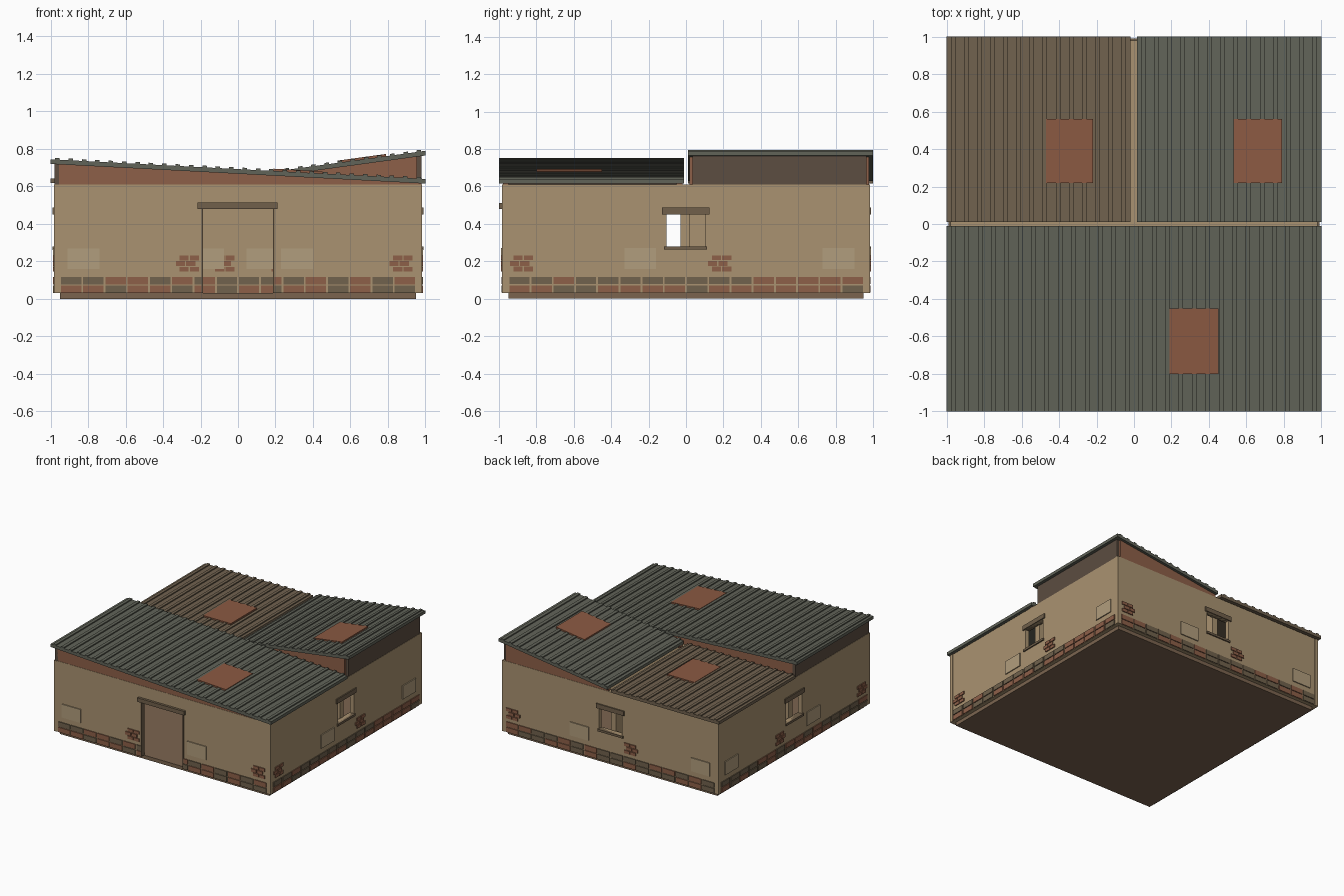
import bpy, bmesh, random

if "Cube" in bpy.data.objects:
    bpy.data.objects.remove(bpy.data.objects["Cube"])
random.seed(4)

def mat(name, r, g, b):
    m = bpy.data.materials.new(name)
    m.diffuse_color = tuple((c / 255) ** 2.2 for c in (r, g, b)) + (1,)
    m.use_nodes = True
    m.node_tree.nodes["Principled BSDF"].inputs["Base Color"].default_value = m.diffuse_color
    return m

PLASTER = mat("plaster", 168, 145, 112)
PALE = mat("pale_plaster", 176, 156, 124)
BRICK = mat("brick", 140, 96, 74)
STONE = mat("stone", 112, 98, 78)
TIMBER = mat("timber", 112, 96, 76)
DARK = mat("dark_boards", 92, 78, 67)
METAL = mat("roof_metal", 97, 99, 89)
BROWN = mat("roof_brown", 112, 98, 80)
RUST = mat("rust", 138, 90, 68)
FLOOR = mat("floor", 122, 100, 80)

def add_prism(bm, prof, y0, y1):
    """Extrude an xz profile from y0 to y1."""
    a = [bm.verts.new((x, y0, z)) for x, z in prof]
    b = [bm.verts.new((x, y1, z)) for x, z in prof]
    n = len(prof)
    bm.faces.new(a)
    bm.faces.new(b[::-1])
    for i in range(n):
        j = (i + 1) % n
        bm.faces.new((a[j], a[i], b[i], b[j]))

def add_box(bm, x0, x1, y0, y1, z0, z1):
    add_prism(bm, [(x0, z0), (x1, z0), (x1, z1), (x0, z1)], y0, y1)

def finish(name, bm, m):
    bmesh.ops.recalc_face_normals(bm, faces=bm.faces)
    me = bpy.data.meshes.new(name)
    bm.to_mesh(me)
    bm.free()
    me.materials.append(m)
    ob = bpy.data.objects.new(name, me)
    bpy.context.collection.objects.link(ob)

def boxes(name, m, *items):
    bm = bmesh.new()
    for it in items:
        add_box(bm, *it)
    finish(name, bm, m)

def on_side(side, u0, u1, d0, d1, z0, z1):
    """Box along a wall: u runs along the wall, d is distance from the centre."""
    if side in ("front", "left"):
        d0, d1 = -d1, -d0
    if side in ("front", "back"):
        return (u0, u1, d0, d1, z0, z1)
    return (d0, d1, u0, u1, z0, z1)

def decorate(name, side, face, half, patches, clusters, skip=None):
    # two-row masonry course at the foot of the wall
    course = {0: [], 1: []}
    n = round(half * 2 / 0.119)
    step = half * 2 / n
    for i in range(n):
        u = -half + i * step
        for z0, z1 in ((0.032, 0.072), (0.078, 0.117)):
            u0, u1 = u + 0.005, u + step - 0.005
            if skip and u1 > -skip and u0 < skip:
                if u0 < -skip:
                    u1 = -skip
                elif u1 > skip:
                    u0 = skip
                else:
                    continue
            course[random.randint(0, 1)].append(
                on_side(side, u0, u1, face - 0.005, face + 0.007, z0, z1))
    boxes(name + "_course_brick", BRICK, *course[0])
    boxes(name + "_course_stone", STONE, *course[1])
    # plaster repairs
    boxes(name + "_plaster_patches", PALE, *[
        on_side(side, u - 0.085, u + 0.085, face - 0.005, face + 0.008, 0.16, 0.27)
        for u in patches])
    # exposed brick clusters
    bricks = []
    for u in clusters:
        for r in range(3):
            o = u + (0.01 if r % 2 == 0 else -0.01)
            for k in (-1, 0):
                b = o + k * 0.055
                bricks.append(on_side(side, b + 0.003, b + 0.052, face - 0.005,
                                      face + 0.008, 0.146 + r * 0.03, 0.171 + r * 0.03))
    boxes(name + "_exposed_bricks", BRICK, *bricks)

def wall(side, half, u0, u1, z0, z1):
    """Outer wall with one opening."""
    parts = [(-half, u0, 0.03, 0.61), (u1, half, 0.03, 0.61), (u0, u1, z1, 0.61)]
    if z0 > 0.04:
        parts.append((u0, u1, 0.03, z0))
    boxes(side + "_wall", PLASTER, *[on_side(side, a, b, 0.945, 0.98, c, d)
                                     for a, b, c, d in parts])

# plinth and floor
boxes("plinth", FLOOR, (-0.95, 0.95, -0.95, 0.95, 0, 0.03))

# outer walls and corner posts
wall("front", 0.98, -0.19, 0.19, 0.03, 0.48)
wall("back", 0.98, -0.105, 0.105, 0.28, 0.45)
for s in ("left", "right"):
    wall(s, 0.945, -0.105, 0.105, 0.28, 0.45)
boxes("corner_posts", PLASTER, *[
    (x - 0.016, x + 0.016, y - 0.016, y + 0.016, 0.03, 0.61)
    for x in (-0.967, 0.967) for y in (-0.967, 0.967)])

# inner partitions
boxes("cross_wall", PLASTER, (-0.945, 0.945, -0.03, 0.02, 0.03, 0.61))
boxes("back_partition", PLASTER, (-0.025, 0.02, 0.02, 0.945, 0.03, 0.61))

# wall decoration
decorate("front", "front", 0.98, 0.95, (-0.825, 0.315), (-0.27, 0.87), 0.195)
decorate("back", "back", 0.98, 0.95, (0.28, -0.82), (0.88, -0.19))
for s in ("left", "right"):
    decorate(s, s, 0.98, 0.95, (-0.245, 0.815), (-0.88, 0.18))
decorate("cross_wall", "front", 0.03, 0.94, (-0.16, 0.13), (-0.08, 0.22))

# door lintel, threshold and window lintels and sills
boxes("door_lintel", TIMBER, (-0.215, 0.21, -1.0, -0.94, 0.48, 0.513))
boxes("door_frame", TIMBER, (-0.195, -0.188, -0.985, -0.945, 0.03, 0.48),
      (0.188, 0.195, -0.985, -0.945, 0.03, 0.48))
for s in ("left", "right", "back"):
    boxes(s + "_lintel", TIMBER, on_side(s, -0.128, 0.125, 0.94, 0.99, 0.45, 0.487))
    boxes(s + "_sill", TIMBER, on_side(s, -0.118, 0.112, 0.94, 0.99, 0.262, 0.28))

def roof(name, m, x0, x1, y0, y1, za, zb, patch):
    """Ribbed sheet with top height za at x0 and zb at x1, plus a rusty patch."""
    z = lambda x: za + (zb - za) * (x - x0) / (x1 - x0)

    def strip(bm, a, b, lo, hi, ya, yb):
        add_prism(bm, [(a, z(a) + lo), (b, z(b) + lo), (b, z(b) + hi), (a, z(a) + hi)], ya, yb)
    bm = bmesh.new()
    strip(bm, x0, x1, -0.025, 0, y0, y1)
    finish(name, bm, m)
    bm = bmesh.new()
    n = round((x1 - x0) / 0.072)
    step = (x1 - x0) / n
    for i in range(n):
        c = x0 + (i + 0.5) * step
        strip(bm, c - 0.012, c + 0.012, -0.004, 0.009, y0, y1)
    finish(name + "_ribs", bm, m)
    bm = bmesh.new()
    a, b, c, d = patch
    strip(bm, a, b, -0.002, 0.012, c, d)
    finish(name + "_rust_patch", bm, RUST)

roof("front_roof", METAL, -1, 1, -1, -0.01, 0.745, 0.64, (0.19, 0.45, -0.8, -0.45))
roof("back_right_roof", METAL, 0.015, 1, 0.01, 1, 0.655, 0.79, (0.53, 0.79, 0.22, 0.56))
roof("back_left_roof", BROWN, -1, -0.02, 0.01, 1, 0.642, 0.642, (-0.47, -0.22, 0.22, 0.56))

# brick gables and dark boarding under the sloping roofs
bm = bmesh.new()
for y in (-0.978, -0.05):
    add_prism(bm, [(-0.955, 0.608), (0.978, 0.608), (0.978, 0.617), (-0.955, 0.719)], y, y + 0.03)
for y in (0.02, 0.948):
    add_prism(bm, [(0.02, 0.608), (0.955, 0.608), (0.955, 0.76), (0.02, 0.632)], y, y + 0.03)
finish("brick_gables", bm, BRICK)
bm = bmesh.new()
add_prism(bm, [(-0.978, 0.608), (-0.95, 0.608), (-0.95, 0.718), (-0.978, 0.72)], -0.978, -0.02)
add_prism(bm, [(0.95, 0.608), (0.978, 0.608), (0.978, 0.763), (0.95, 0.76)], 0.035, 0.965)
finish("high_side_boarding", bm, DARK)
